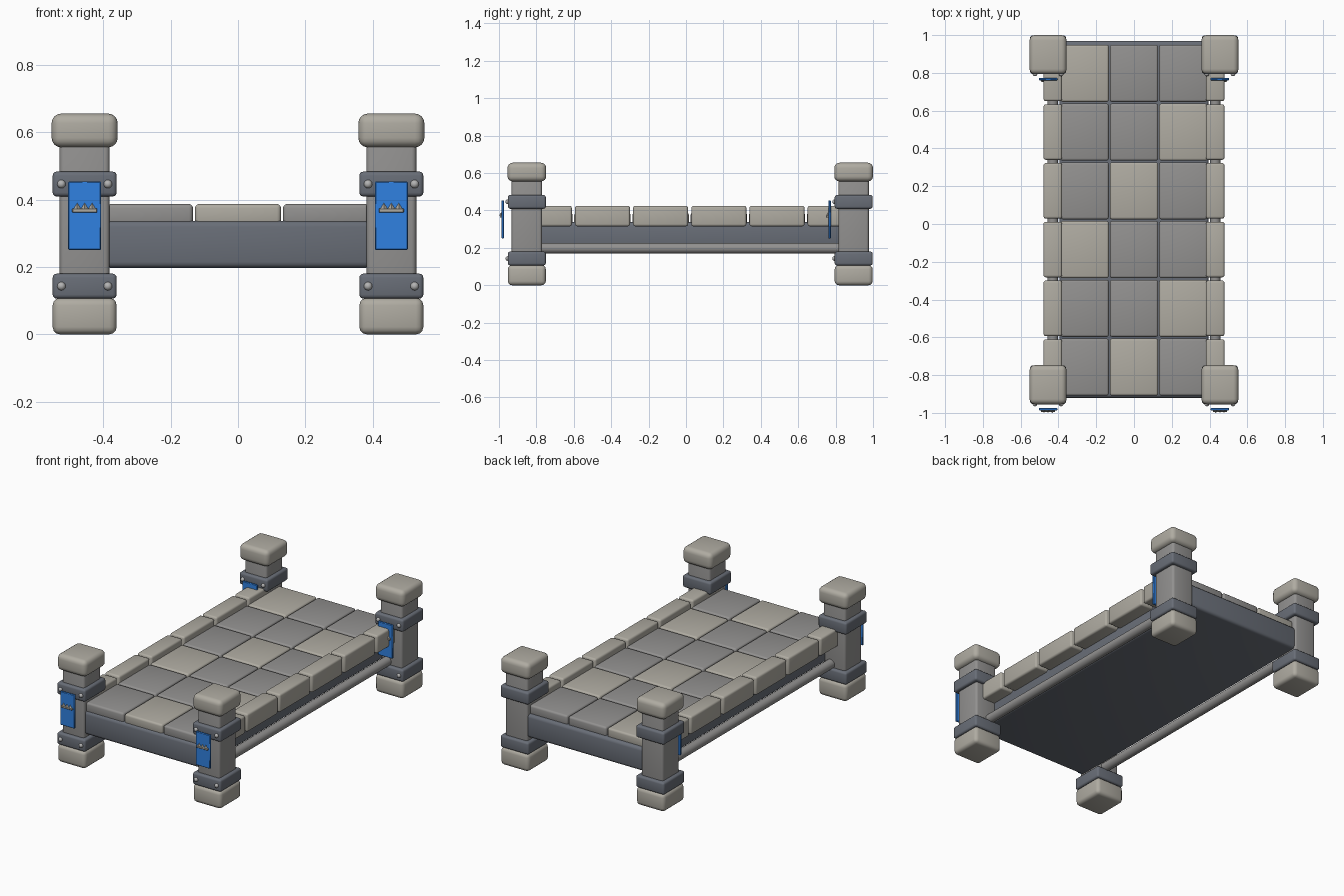
import bpy, bmesh
from math import radians
from mathutils import Matrix

if "Cube" in bpy.data.objects:
    bpy.data.objects.remove(bpy.data.objects["Cube"])


def material(name, rgb):
    m = bpy.data.materials.new(name)
    m.diffuse_color = (*rgb, 1)
    m.use_nodes = True
    m.node_tree.nodes["Principled BSDF"].inputs["Base Color"].default_value = m.diffuse_color
    return m


LIGHT = material("light_stone", (0.43, 0.41, 0.36))
GREY = material("grey_stone", (0.29, 0.285, 0.28))
SLATE = material("slate", (0.14, 0.155, 0.185))
BLUE = material("blue_cloth", (0.03, 0.22, 0.75))
METAL = material("metal", (0.45, 0.45, 0.45))


def finish(name, bm, mat, loc):
    mesh = bpy.data.meshes.new(name)
    bm.to_mesh(mesh)
    bm.free()
    mesh.shade_smooth()
    mesh.set_sharp_from_angle(angle=radians(40))
    mesh.materials.append(mat)
    ob = bpy.data.objects.new(name, mesh)
    ob.location = loc
    bpy.context.collection.objects.link(ob)
    return ob


def box(name, cx, cy, z0, z1, w, d, bevel, mat, segments=3):
    bm = bmesh.new()
    bmesh.ops.create_cube(bm, size=1, matrix=Matrix.Diagonal((w, d, z1 - z0, 1)))
    if bevel:
        bmesh.ops.bevel(bm, geom=bm.edges[:], offset=bevel, segments=segments,
                        profile=0.5, affect='EDGES')
    return finish(name, bm, mat, (cx, cy, (z0 + z1) / 2))


def cone(name, loc, r1, r2, length, sides, axis_rot, mat):
    bm = bmesh.new()
    bmesh.ops.create_cone(bm, cap_ends=True, segments=sides, radius1=r1, radius2=r2,
                          depth=length, matrix=axis_rot)
    return finish(name, bm, mat, loc)


def stud(name, loc):
    bm = bmesh.new()
    bmesh.ops.create_uvsphere(bm, u_segments=16, v_segments=8, radius=0.0125)
    return finish(name, bm, METAL, loc)


def pillar(tag, x, y):
    # stone post with foot, shaft and cap
    box(tag + "_foot", x, y, 0, 0.108, 0.19, 0.203, 0.022, LIGHT)
    box(tag + "_shaft", x, y, 0.06, 0.60, 0.148, 0.162, 0.014, GREY)
    box(tag + "_cap", x, y, 0.555, 0.655, 0.196, 0.207, 0.028, LIGHT, 4)
    # slate bands with studs on the front
    for part, z in (("lower", 0.143), ("upper", 0.446)):
        box(f"{tag}_{part}_band", x, y, z - 0.037, z + 0.037, 0.19, 0.203, 0.012, SLATE)
        for i, dx in enumerate((-0.069, 0.069)):
            stud(f"{tag}_{part}_stud_{i}", (x + dx, y - 0.102, z))
    # hanging banner with a small crown emblem
    box(tag + "_banner", x, y - 0.129, 0.25, 0.454, 0.098, 0.013, 0.003, BLUE, 1)
    box(tag + "_emblem_bar", x, y - 0.138, 0.361, 0.374, 0.074, 0.012, 0.002, LIGHT, 1)
    for i in range(3):
        cone(f"{tag}_emblem_point_{i}", (x + (i - 1) * 0.022, y - 0.138, 0.381),
             0.011, 0, 0.018, 4, Matrix(), LIGHT)


for side, sx in (("left", -1), ("right", 1)):
    pillar("front_" + side, sx * 0.455, -0.851)
    pillar("back_" + side, sx * 0.455, 0.8965)

# deck slab
box("deck_slab", 0, 0.025, 0.197, 0.337, 0.79, 1.89, 0.018, SLATE)

# paving tiles and side curbs, six rows
for row in range(6):
    y = 0.02 + (row - 2.5) * 0.311
    for col in range(3):
        mat = LIGHT if col == (row + 1) % 3 else GREY
        box(f"tile_{row}_{col}", (col - 1) * 0.261, y, 0.325, 0.387,
            0.255, 0.302, 0.012, mat)
    for side, sx in (("left", -1), ("right", 1)):
        box(f"{side}_curb_{row}", sx * 0.43, y, 0.315, 0.425, 0.098, 0.294, 0.012, LIGHT)

# round side rails under the curbs
for side, sx in (("left", -1), ("right", 1)):
    cone(side + "_rail", (sx * 0.43, 0.023, 0.198), 0.028, 0.028, 1.72, 16,
         Matrix.Rotation(radians(90), 4, 'X'), GREY)
